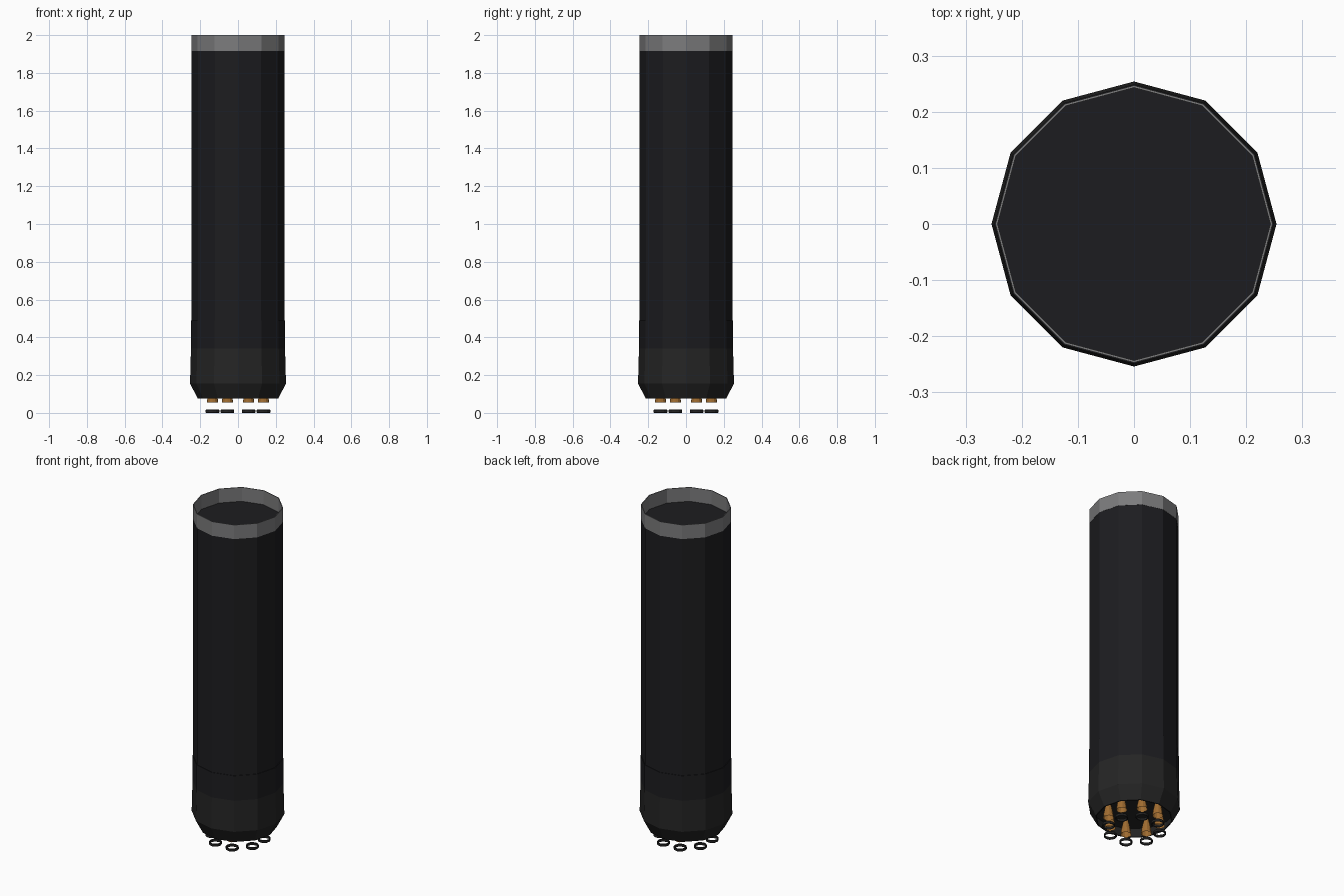
import bpy, bmesh
from math import sin, cos, pi, radians

if "Cube" in bpy.data.objects:
    bpy.data.objects.remove(bpy.data.objects["Cube"])


def material(name, rgb):
    m = bpy.data.materials.new(name)
    m.diffuse_color = (*rgb, 1)
    m.use_nodes = True
    m.node_tree.nodes["Principled BSDF"].inputs["Base Color"].default_value = m.diffuse_color
    return m


BLACK = material("hull_black", (0.012, 0.012, 0.014))
CHARCOAL = material("skirt_charcoal", (0.018, 0.018, 0.018))
GREY = material("collar_grey", (0.2, 0.2, 0.205))
COPPER = material("copper", (0.35, 0.15, 0.03))


def lathe(name, profile, sides, mat, loc=(0, 0, 0), closed=False):
    """Revolve (radius, z) points around z; a radius of 0 becomes a pole."""
    bm = bmesh.new()
    rings = []
    for r, z in profile:
        if r == 0:
            rings.append([bm.verts.new((0, 0, z))] * sides)
        else:
            rings.append([bm.verts.new((r * cos(2 * pi * i / sides), r * sin(2 * pi * i / sides), z))
                          for i in range(sides)])
    pairs = list(zip(rings, rings[1:]))
    if closed:
        pairs.append((rings[-1], rings[0]))
    for a, b in pairs:
        for i in range(sides):
            j = (i + 1) % sides
            bm.faces.new(dict.fromkeys((a[i], a[j], b[j], b[i])))
    me = bpy.data.meshes.new(name)
    bm.to_mesh(me)
    bm.free()
    ob = bpy.data.objects.new(name, me)
    ob.location = loc
    me.materials.append(mat)
    bpy.context.collection.objects.link(ob)
    return ob


# Main tank with a small step near the base and a flat top deck
lathe("tank_body", [(0.249, 0.34), (0.249, 0.49), (0.246, 0.49), (0.246, 1.915), (0, 1.915)], 12, BLACK)

# Open collar at the top
lathe("top_collar", [(0.247, 1.915), (0.247, 2.0), (0.243, 2.0), (0.243, 1.915)], 12, GREY, closed=True)

# Flared skirt, tucked in at the bottom, with a recessed engine bulkhead
lathe("engine_skirt", [(0.249, 0.34), (0.254, 0.155), (0.212, 0.075), (0.206, 0.075),
                       (0.235, 0.145), (0, 0.145)], 12, CHARCOAL)

# Eight engine bells, each with a separate exit ring below
for k in range(8):
    a = radians(22.5 + 45 * k)
    at = (0.146 * cos(a), 0.146 * sin(a), 0)
    lathe(f"engine_bell_{k + 1}", [(0.030, 0.055), (0.026, 0.085), (0.020, 0.115), (0.012, 0.145)], 12, COPPER, at)
    lathe(f"exit_ring_{k + 1}", [(0.036, 0.003), (0.036, 0.015), (0.033, 0.018), (0.030, 0.015),
                                 (0.030, 0.003), (0.033, 0.0)], 12, CHARCOAL, at, closed=True)
